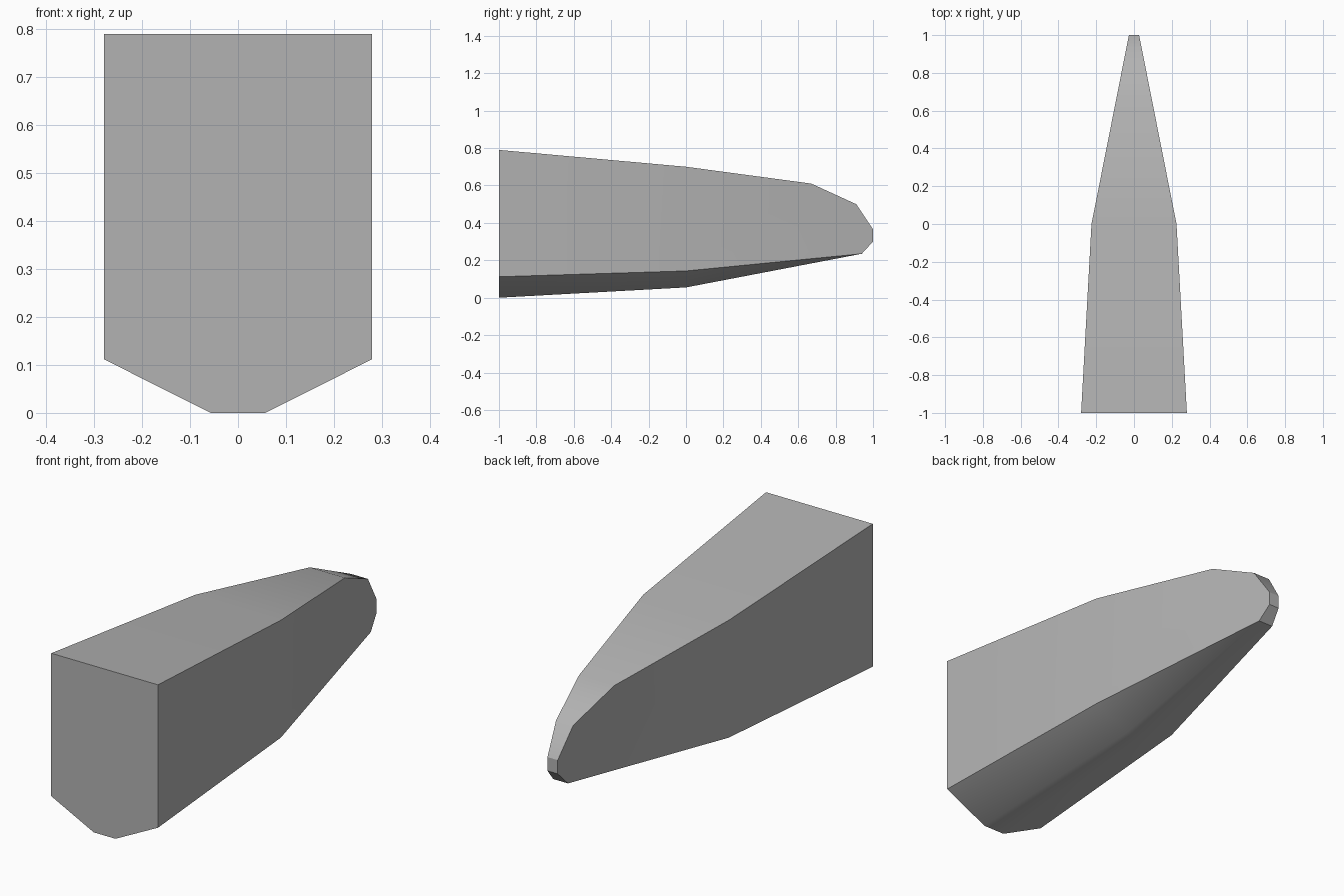
import bpy
import bmesh
import math

cube = bpy.data.objects.get("Cube")
if cube:
    bpy.data.objects.remove(cube, do_unlink=True)

grey = bpy.data.materials.new("plain grey")
grey.use_nodes = True
colour = (0.45, 0.45, 0.45, 1)
grey.diffuse_color = colour
grey.node_tree.nodes["Principled BSDF"].inputs["Base Color"].default_value = colour


def half_width(y):
    """Side wall position, tapering gently and then sharply to the nose."""
    return 0.225 - 0.055 * y if y < 0 else 0.225 - 0.198 * y


# Side outline (y, z): along the top, around the nose, back along the chine
upper = [(-1, 0.79), (0, 0.70), (0.67, 0.61), (0.91, 0.50), (1, 0.365), (1, 0.30)]
chine = [(0.94, 0.235), (0, 0.143), (-1, 0.112)]
# Flat keel strip (half width, y, z)
keel = [(0.045, 0, 0.055), (0.057, -1, 0)]

bm = bmesh.new()


def make_side(s):
    outline = [bm.verts.new((s * half_width(y), y, z)) for y, z in upper + chine]
    strip = [bm.verts.new((s * x, y, z)) for x, y, z in keel]
    return outline, strip


(left, left_keel), (right, right_keel) = make_side(1), make_side(-1)
tip = len(upper)

for side, strip in ((left, left_keel), (right, right_keel)):
    # Side wall in two panels, split at the middle
    bm.faces.new((side[0], side[1], side[tip + 1], side[tip + 2]))
    bm.faces.new(side[1:tip + 2])
    # Sloping lower panels
    bm.faces.new((side[tip], side[tip + 1], strip[0]))
    bm.faces.new((side[tip + 1], side[tip + 2], strip[1], strip[0]))

# Top and nose bridge the two sides
for i in range(tip):
    bm.faces.new((left[i], left[i + 1], right[i + 1], right[i]))
# Keel bottom
bm.faces.new((left[tip], left_keel[0], right_keel[0], right[tip]))
bm.faces.new((left_keel[0], left_keel[1], right_keel[1], right_keel[0]))
# Flat front end
bm.faces.new((left[0], left[-1], left_keel[1], right_keel[1], right[-1], right[0]))

bmesh.ops.recalc_face_normals(bm, faces=bm.faces)
mesh = bpy.data.meshes.new("tapered_body")
bm.to_mesh(mesh)
bm.free()
mesh.materials.append(grey)
body = bpy.data.objects.new("tapered_body", mesh)
bpy.context.collection.objects.link(body)

bpy.ops.object.select_all(action="DESELECT")
body.select_set(True)
bpy.context.view_layer.objects.active = body
bpy.ops.object.shade_smooth_by_angle(angle=math.radians(33))
